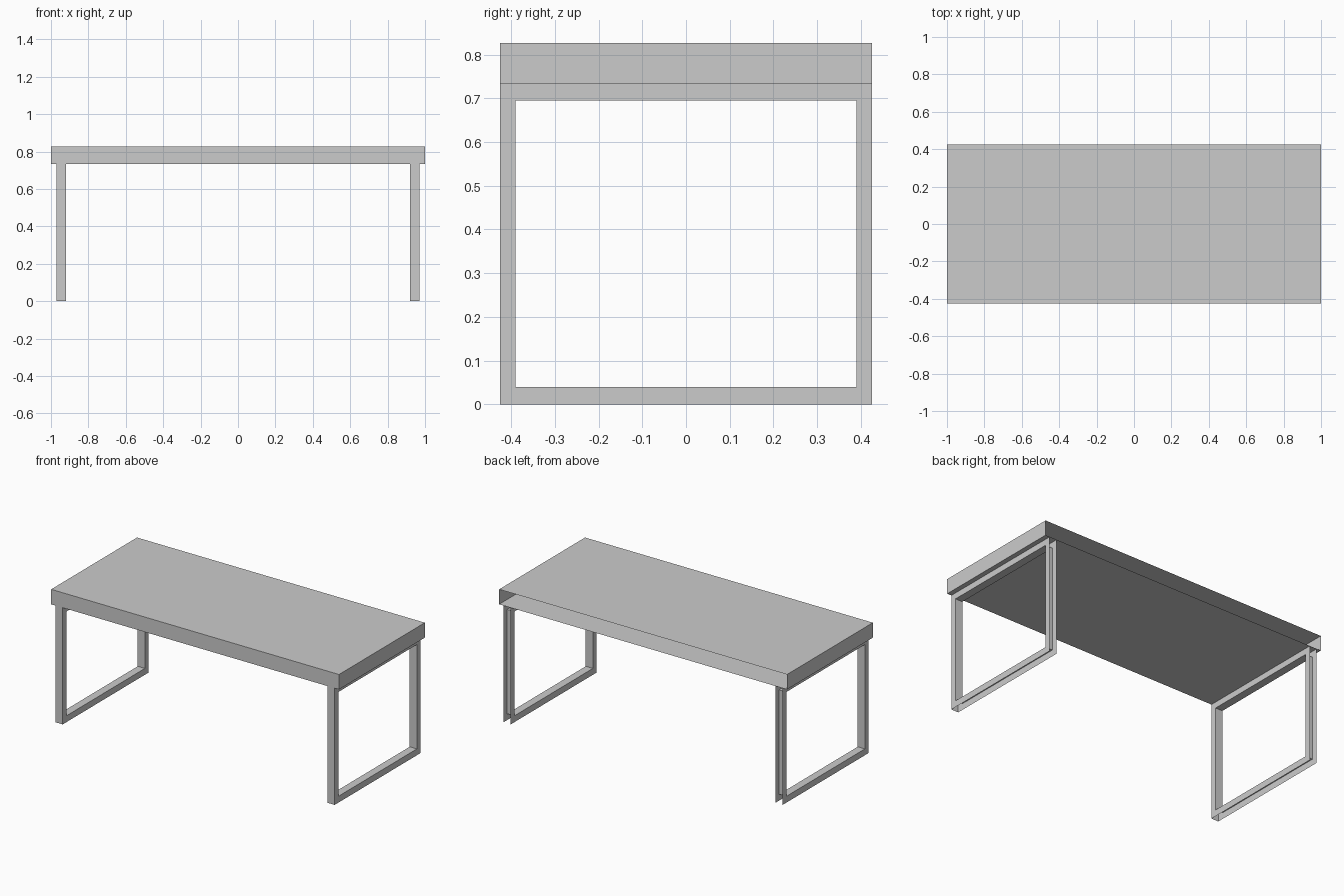
import bpy, bmesh
from mathutils import Vector

if "Cube" in bpy.data.objects:
    bpy.data.objects.remove(bpy.data.objects["Cube"])

HALF_Y = 0.426
TOP_Z, UNDER_Z = 0.827, 0.733


def finish(bm, name):
    mesh = bpy.data.meshes.new(name)
    bm.to_mesh(mesh)
    bm.free()
    obj = bpy.data.objects.new(name, mesh)
    bpy.context.collection.objects.link(obj)
    return obj


# Table top: a slab left open along its back edge
bm = bmesh.new()
bmesh.ops.create_cube(bm, size=1)
bmesh.ops.scale(bm, verts=bm.verts, vec=(2, 2 * HALF_Y, TOP_Z - UNDER_Z))
bmesh.ops.translate(bm, verts=bm.verts, vec=(0, 0, (TOP_Z + UNDER_Z) / 2))
bm.normal_update()
back = [f for f in bm.faces if f.normal.y > 0.9]
bmesh.ops.delete(bm, geom=back, context='FACES_ONLY')
finish(bm, "table_top")


def rect(bm, x, half_y, z0, z1):
    pts = [(-half_y, z0), (half_y, z0), (half_y, z1), (-half_y, z1)]
    return [bm.verts.new((x, y, z)) for y, z in pts]


# Leg frame: rectangular loop, open on its outer back, bottom and top sides
def leg_frame(name, x0, x1):
    bm = bmesh.new()
    outer = [rect(bm, x, HALF_Y, 0, UNDER_Z) for x in (x0, x1)]
    inner = [rect(bm, x, 0.39, 0.04, 0.695) for x in (x0, x1)]
    centre = Vector(((x0 + x1) / 2, 0, UNDER_Z / 2))

    def face(verts, direction):
        f = bm.faces.new(verts)
        f.normal_update()
        if f.normal.dot(direction) < 0:
            f.normal_flip()

    for i in range(4):
        j = (i + 1) % 4
        # flat side faces of the loop
        for s, way in ((0, -1), (1, 1)):
            face([outer[s][i], outer[s][j], inner[s][j], inner[s][i]],
                 Vector((way, 0, 0)))
        # inner walls face the opening
        mid = (inner[0][i].co + inner[1][j].co) / 2
        face([inner[0][i], inner[0][j], inner[1][j], inner[1][i]], centre - mid)
    # front wall
    face([outer[0][3], outer[0][0], outer[1][0], outer[1][3]], Vector((0, -1, 0)))
    finish(bm, name)


leg_frame("left_leg_frame", -0.97, -0.92)
leg_frame("right_leg_frame", 0.92, 0.97)
